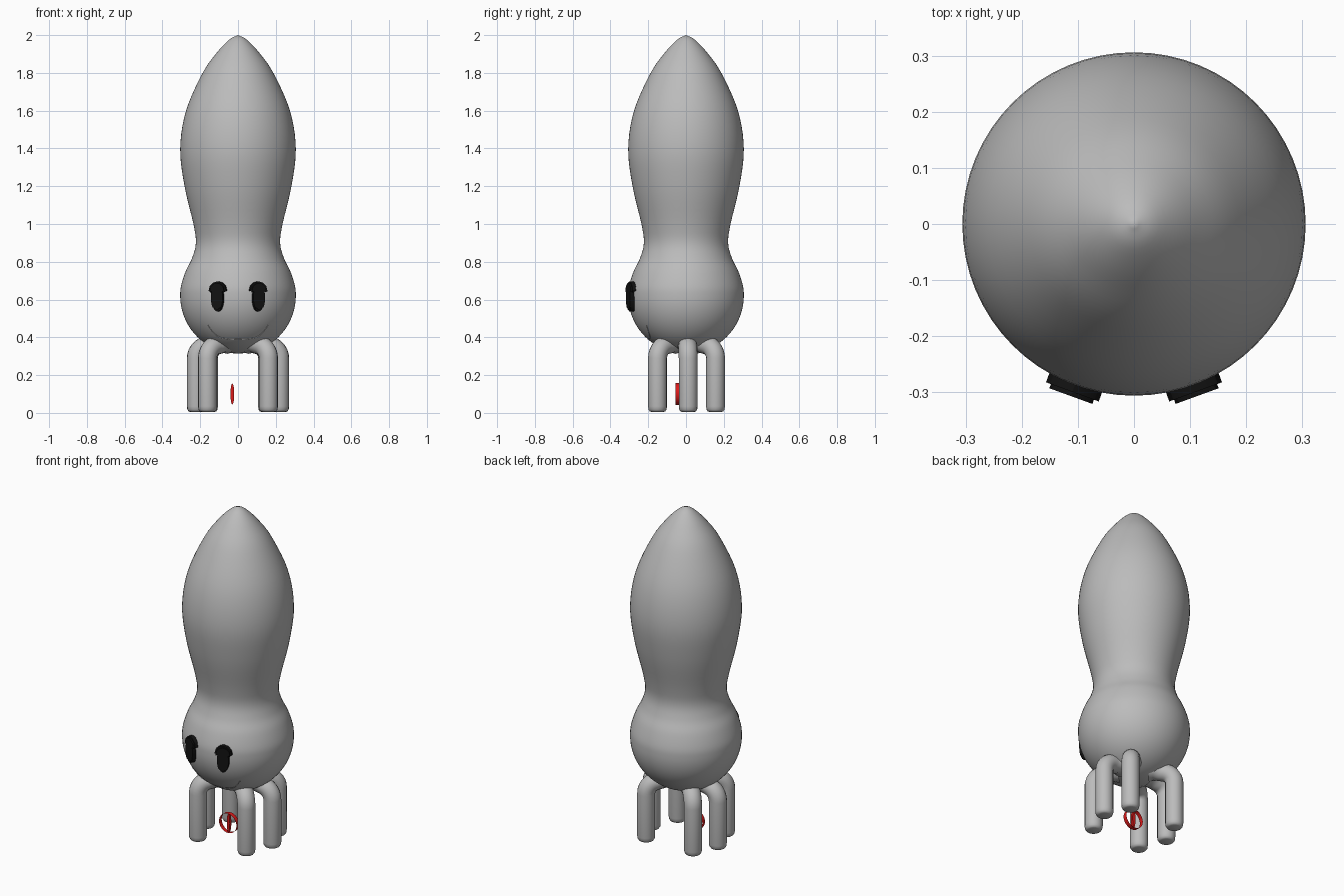
import bpy, bmesh, math
from mathutils import Vector, Matrix

cube = bpy.data.objects.get("Cube")
if cube:
    bpy.data.objects.remove(cube, do_unlink=True)


def material(name, rgb):
    m = bpy.data.materials.new(name)
    m.use_nodes = True
    col = (*rgb, 1.0)
    m.diffuse_color = col
    m.node_tree.nodes["Principled BSDF"].inputs["Base Color"].default_value = col
    return m


GREY = material("skin grey", (0.5, 0.5, 0.5))
BLACK = material("eye black", (0.006, 0.006, 0.006))
RED = material("charm red", (0.7, 0.01, 0.01))


def smooth(ob, angle=40):
    bpy.ops.object.select_all(action="DESELECT")
    ob.select_set(True)
    bpy.context.view_layer.objects.active = ob
    bpy.ops.object.shade_smooth_by_angle(angle=math.radians(angle))


def finish(name, bm, mat, angle=40):
    bmesh.ops.recalc_face_normals(bm, faces=bm.faces)
    me = bpy.data.meshes.new(name)
    bm.to_mesh(me)
    bm.free()
    ob = bpy.data.objects.new(name, me)
    bpy.context.collection.objects.link(ob)
    me.materials.append(mat)
    smooth(ob, angle)
    return ob


def catmull(pts, steps=5):
    """Smooth curve through the given points."""
    p = [Vector(q) for q in pts]
    p = [p[0] * 2 - p[1]] + p + [p[-1] * 2 - p[-2]]
    out = []
    for a, b, c, d in zip(p, p[1:], p[2:], p[3:]):
        for i in range(steps):
            t = i / steps
            out.append(0.5 * (2 * b + (c - a) * t + (2 * a - 5 * b + 4 * c - d) * t * t
                              + (3 * b - a - 3 * c + d) * t ** 3))
    return out + [p[-2]]


def tube(name, pts, radius, mat, widths=None):
    """Round tube swept along a path."""
    cu = bpy.data.curves.new(name, "CURVE")
    cu.dimensions = "3D"
    cu.bevel_depth = radius
    cu.bevel_resolution = 6
    sp = cu.splines.new("POLY")
    sp.points.add(len(pts) - 1)
    for i, p in enumerate(pts):
        sp.points[i].co = (*p, 1)
        sp.points[i].radius = widths[i] if widths else 1
    ob = bpy.data.objects.new(name, cu)
    bpy.context.collection.objects.link(ob)
    cu.materials.append(mat)
    bpy.ops.object.select_all(action="DESELECT")
    ob.select_set(True)
    bpy.context.view_layer.objects.active = ob
    bpy.ops.object.convert(target="MESH")
    smooth(bpy.context.object, 60)


def prism(bm, outline, y0, y1, capped=True):
    """Extrude an x-z outline along y."""
    a = [bm.verts.new((x, y0, z)) for x, z in outline]
    b = [bm.verts.new((x, y1, z)) for x, z in outline]
    n = len(a)
    for i in range(n):
        j = (i + 1) % n
        bm.faces.new((a[i], a[j], b[j], b[i]))
    if capped:
        bm.faces.new(a)
        bm.faces.new(b)


def oval(rx, rz, cx, cz, n=32):
    return [(cx + rx * math.cos(math.tau * i / n), cz + rz * math.sin(math.tau * i / n))
            for i in range(n)]


# Mantle and head: one turned body
HEAD_Z, HEAD_R = 0.62, 0.306
profile = [(HEAD_R * math.sin(a), 0, HEAD_Z - HEAD_R * math.cos(a))
           for a in (math.radians(d) for d in range(0, 101, 10))]
profile += [(0.277, 0, 0.75), (0.243, 0, 0.82), (0.223, 0, 0.9), (0.236, 0, 1.0),
            (0.283, 0, 1.2), (0.306, 0, 1.4), (0.275, 0, 1.6), (0.187, 0, 1.8),
            (0.11, 0, 1.91), (0.045, 0, 1.977), (0, 0, 2.0)]
bm = bmesh.new()
ring = [bm.verts.new(p) for p in catmull(profile)]
edges = [bm.edges.new(e) for e in zip(ring, ring[1:])]
bmesh.ops.spin(bm, geom=ring + edges, cent=(0, 0, 0), axis=(0, 0, 1),
               angle=math.tau, steps=64)
bmesh.ops.remove_doubles(bm, verts=bm.verts, dist=0.0005)
finish("body", bm, GREY, 60)

# Six tentacles: out of the head, round an elbow, straight down
LEG_R, LEG_TUBE, BEND = 0.221, 0.05, 0.07
path = [(0.1, 0.385, 1.5), (0.135, 0.375, 1.25)]
for i in range(9):
    a = math.pi / 2 * (1 - i / 8)
    path.append((LEG_R - BEND + BEND * math.cos(a), 0.288 + BEND * math.sin(a), 1))
path += [(LEG_R, 0.035, 1), (LEG_R, 0.018, 0.95), (LEG_R, 0.008, 0.82),
         (LEG_R, 0.005, 0.65), (LEG_R, 0.004, 0.01)]
for label, angle in (("front", -43), ("middle", 3), ("back", 45)):
    for side, sx in (("left", 1), ("right", -1)):
        c, s = math.cos(math.radians(angle)) * sx, math.sin(math.radians(angle))
        tube(f"{label}_{side}_tentacle", [(r * c, r * s, z) for r, z, w in path],
             LEG_TUBE, GREY, [w for r, z, w in path])

# Eyes: an oval with a drooping lash cap, turned to follow the head
lash = [(-0.05, 0.645), (-0.042, 0.672), (-0.022, 0.69), (0, 0.696), (0.022, 0.69),
        (0.042, 0.672), (0.05, 0.645), (0.036, 0.648), (0.03, 0.634), (0, 0.65),
        (-0.03, 0.634), (-0.036, 0.648)]
for side, sx in (("left", 1), ("right", -1)):
    for part, outline in (("eye", oval(0.033, 0.073, 0, 0.61)), ("eyelash", lash)):
        bm = bmesh.new()
        prism(bm, outline, -0.022, 0.03)
        front = [e for e in bm.edges if all(v.co.y < 0 for v in e.verts)]
        bmesh.ops.bevel(bm, geom=front, offset=0.008, segments=2, affect="EDGES")
        bm.transform(Matrix.Translation((0.105 * sx, -0.286, 0))
                     @ Matrix.Rotation(math.radians(20) * sx, 4, "Z"))
        finish(f"{side}_{part}", bm, BLACK, 30)

# Smile: a fine ridge lying on the head
smile = []
for x, z in ((-0.16, 0.465), (-0.13, 0.425), (-0.09, 0.398), (0, 0.39),
             (0.09, 0.398), (0.13, 0.425), (0.16, 0.465)):
    smile.append((x, -math.sqrt(HEAD_R ** 2 - x * x - (z - HEAD_Z) ** 2), z))
tube("mouth", catmull(smile), 0.002, GREY)

# Hanging charm: a thin open hoop around a narrow slit
bm = bmesh.new()
prism(bm, oval(0.058, 0.058, -0.03, 0.1), -0.055, -0.03, capped=False)
finish("charm_hoop", bm, RED)
bm = bmesh.new()
prism(bm, oval(0.01, 0.055, -0.03, 0.1), -0.05, -0.035)
finish("charm_slit", bm, RED)
